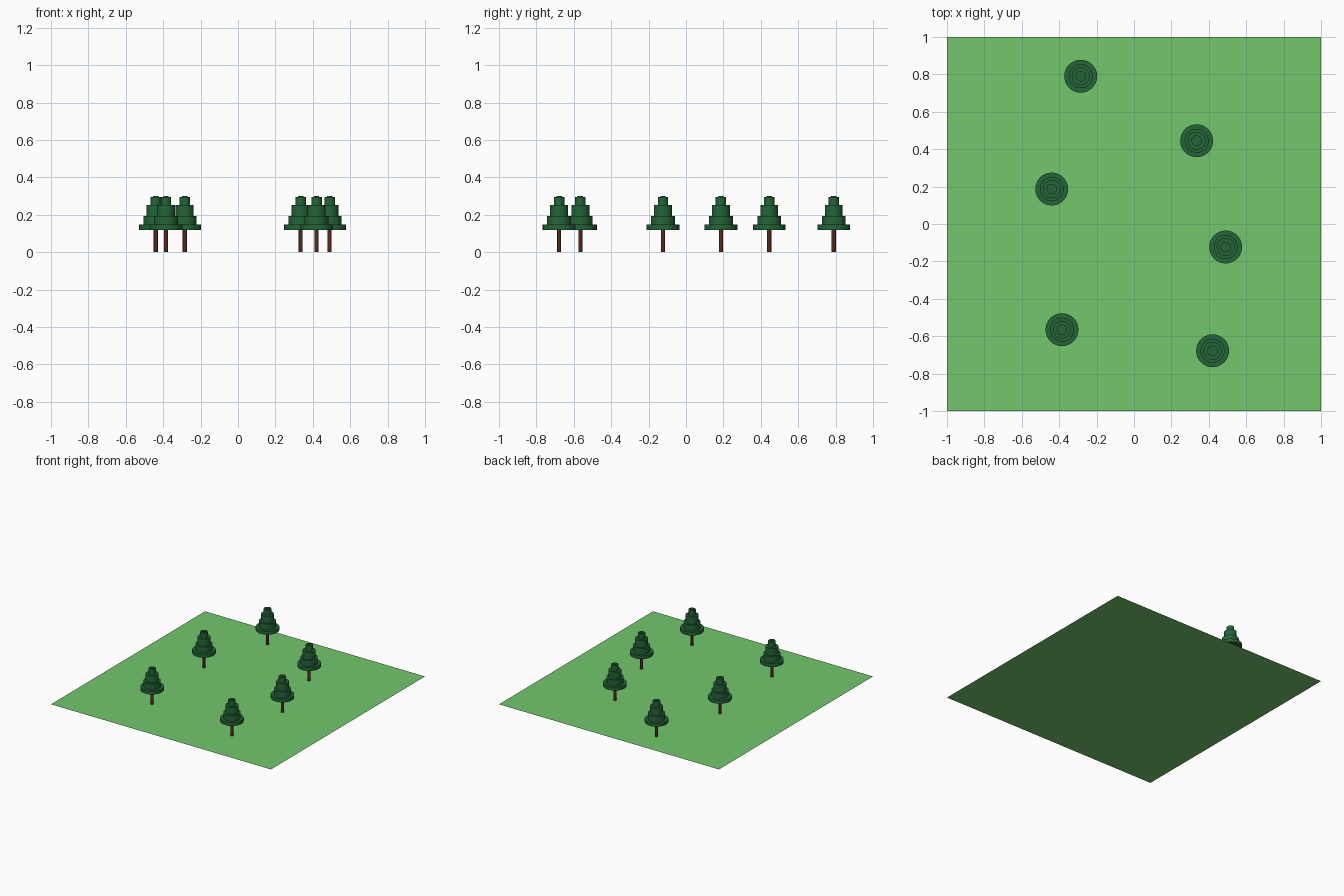
import bpy, bmesh
from mathutils import Matrix

if "Cube" in bpy.data.objects:
    bpy.data.objects.remove(bpy.data.objects["Cube"])


def material(name, color):
    m = bpy.data.materials.new(name)
    m.diffuse_color = color
    m.use_nodes = True
    m.node_tree.nodes["Principled BSDF"].inputs["Base Color"].default_value = m.diffuse_color
    return m


GRASS = material("grass", (0.17, 0.57, 0.15, 1))
LEAF = material("leaf", (0.018, 0.13, 0.04, 1))
BARK = material("bark", (0.09, 0.025, 0.012, 1))


def stack(name, tiers, sides, mat):
    """Mesh of stacked cylinders given as (radius, bottom, top)."""
    bm = bmesh.new()
    for r, z0, z1 in tiers:
        bmesh.ops.create_cone(bm, cap_ends=True, segments=sides, radius1=r, radius2=r,
                              depth=z1 - z0, matrix=Matrix.Translation((0, 0, (z0 + z1) / 2)))
    me = bpy.data.meshes.new(name)
    bm.to_mesh(me)
    bm.free()
    me.materials.append(mat)
    return me


def place(name, mesh, x, y):
    ob = bpy.data.objects.new(name, mesh)
    ob.location = (x, y, 0)
    bpy.context.collection.objects.link(ob)


# Flat ground sheet
bpy.ops.mesh.primitive_plane_add(size=2)
field = bpy.context.object
field.name = "grass_field"
field.data.materials.append(GRASS)

# Tree parts shared by every tree
trunk = stack("trunk", [(0.011, 0, 0.125)], 16, BARK)
foliage = stack("foliage", [(0.088, 0.12, 0.147), (0.064, 0.147, 0.195),
                            (0.048, 0.195, 0.253), (0.028, 0.253, 0.296),
                            (0.014, 0.296, 0.302)], 32, LEAF)

# Trees scattered over the field
spots = [(-0.285, 0.79), (0.335, 0.445), (-0.44, 0.187),
         (0.49, -0.123), (-0.385, -0.565), (0.42, -0.678)]
for i, (x, y) in enumerate(spots, 1):
    place(f"trunk_{i}", trunk, x, y)
    place(f"foliage_{i}", foliage, x, y)
